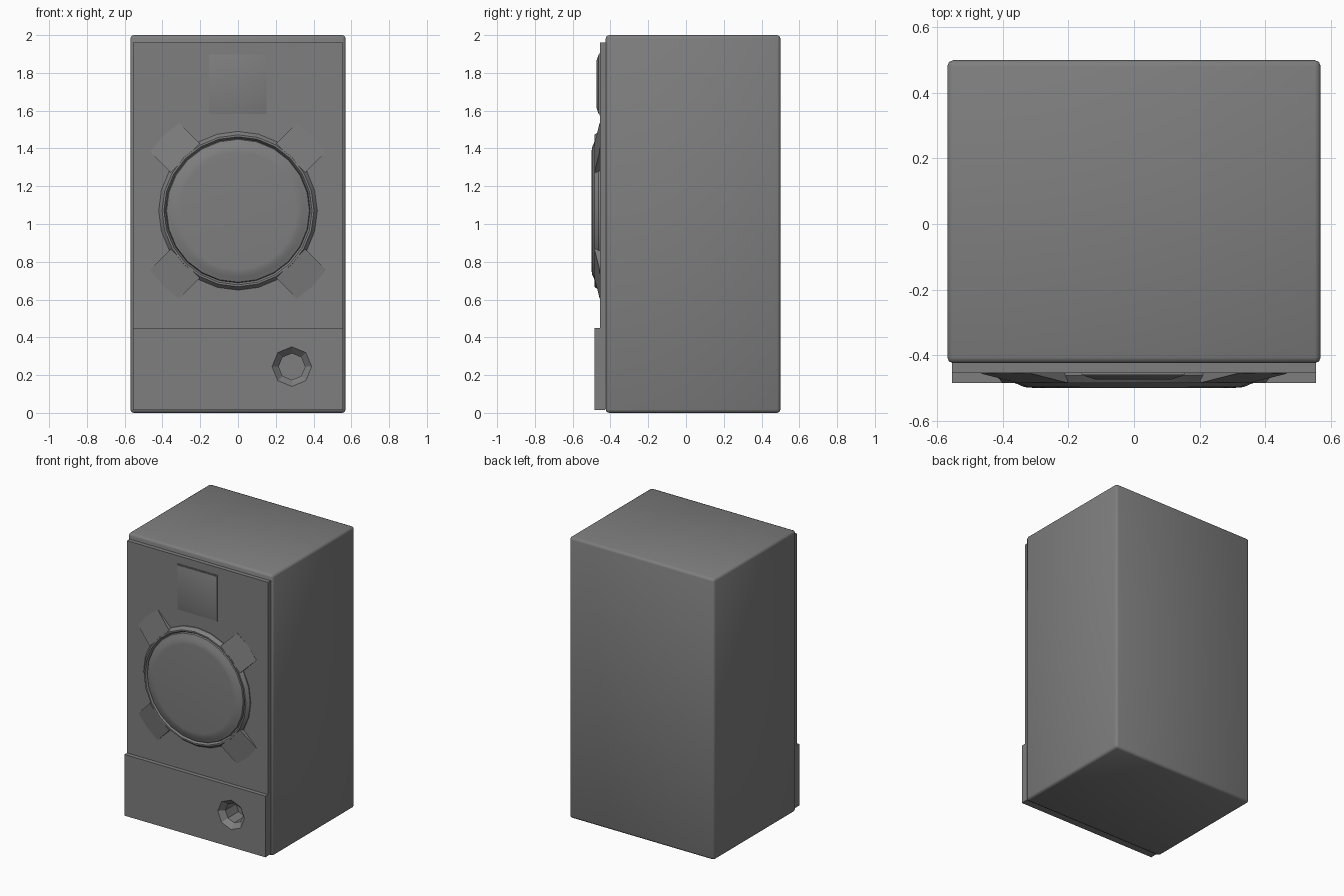
import bpy, bmesh, math
from mathutils import Matrix, Vector

if "Cube" in bpy.data.objects:
    bpy.data.objects.remove(bpy.data.objects["Cube"])

GREY = (0.21, 0.21, 0.21, 1)
grey = bpy.data.materials.new("speaker_grey")
grey.use_nodes = True
grey.diffuse_color = GREY
grey.node_tree.nodes["Principled BSDF"].inputs["Base Color"].default_value = GREY

CENTRE_Z = 1.07
PANEL_Y = -0.455


def finish(name, bm, smooth=None):
    bmesh.ops.recalc_face_normals(bm, faces=bm.faces)
    mesh = bpy.data.meshes.new(name)
    bm.to_mesh(mesh)
    bm.free()
    mesh.materials.append(grey)
    ob = bpy.data.objects.new(name, mesh)
    bpy.context.collection.objects.link(ob)
    if smooth:
        bpy.ops.object.select_all(action="DESELECT")
        ob.select_set(True)
        bpy.context.view_layer.objects.active = ob
        bpy.ops.object.shade_smooth_by_angle(angle=math.radians(smooth))
    return ob


def box(name, lo, hi, bevel=0):
    bm = bmesh.new()
    bmesh.ops.create_cube(bm, size=1)
    lo, hi = Vector(lo), Vector(hi)
    scale = Matrix.Diagonal(hi - lo)
    for v in bm.verts:
        v.co = (lo + hi) / 2 + scale @ v.co
    if bevel:
        bmesh.ops.bevel(bm, geom=bm.edges[:], offset=bevel, segments=2,
                        profile=0.5, affect="EDGES")
    return finish(name, bm, 50 if bevel else None)


def loft(name, rings, smooth=None):
    """Skin a stack of equal point rings and cap both ends."""
    bm = bmesh.new()
    loops = [[bm.verts.new(p) for p in ring] for ring in rings]
    n = len(loops[0])
    for a, b in zip(loops, loops[1:]):
        for i in range(n):
            j = (i + 1) % n
            bm.faces.new((a[i], a[j], b[j], b[i]))
    bm.faces.new(loops[0])
    bm.faces.new(loops[-1])
    return finish(name, bm, smooth)


def circle(x, z, r, y, sides):
    angles = [math.tau * i / sides for i in range(sides)]
    return [(x + r * math.cos(a), y, z + r * math.sin(a)) for a in angles]


def square(r, y):
    return [(sx * r - 0.002, y, 1.74 + sz * r * 1.04)
            for sx, sz in ((-1, -1), (1, -1), (1, 1), (-1, 1))]


# Cabinet and the two front panels
cabinet = box("cabinet", (-0.57, -0.425, 0), (0.57, 0.5, 2), 0.018)
panel = box("front_panel", (-0.555, PANEL_Y, 0.02), (0.555, -0.42, 1.96))
lower = box("lower_panel", (-0.555, -0.485, 0.015), (0.555, -0.43, 0.45))

# Octagonal bass port, cut through the panels
port = loft("port_cutter", [circle(0.285, 0.245, r, y, 8) for r, y in
                            ((0.11, -0.49), (0.105, -0.485), (0.07, -0.45), (0.07, -0.33))])
port.hide_render = True
port.hide_set(True)
for ob in (cabinet, panel, lower):
    cut = ob.modifiers.new("port", "BOOLEAN")
    cut.operation = "DIFFERENCE"
    cut.solver = "EXACT"
    cut.object = port

# Woofer: outer ring, groove and raised cone
woofer = [(0.42, -0.45), (0.42, -0.462), (0.402, -0.485), (0.392, -0.485),
          (0.382, -0.468), (0.378, -0.481), (0.355, -0.489), (0.335, -0.498), (0.31, -0.5)]
loft("woofer", [circle(0, CENTRE_Z, r, y, 24) for r, y in woofer], 35)

# Four sloping mounting arms with rounded tips
outline = [(0.395, -0.108), (0.55, -0.108), (0.562, 0), (0.55, 0.108), (0.395, 0.108)]
for k in range(4):
    spin = Matrix.Rotation(math.pi / 4 + k * math.pi / 2, 3, "Y")
    hub = Vector((0, 0, CENTRE_Z))
    back = [hub + spin @ Vector((x, -0.445, z)) for x, z in outline]
    front = [hub + spin @ Vector((x, -0.485 + (x - 0.395) * 0.18, z)) for x, z in outline]
    loft(f"mounting_arm_{k + 1}", [back, front])

# Tweeter: thin frame and softly domed pad
loft("tweeter_frame", [square(0.158, -0.45), square(0.158, -0.459)])
loft("tweeter_pad", [square(r, y) for r, y in
                     ((0.152, -0.45), (0.152, -0.463), (0.115, -0.475))], 40)
